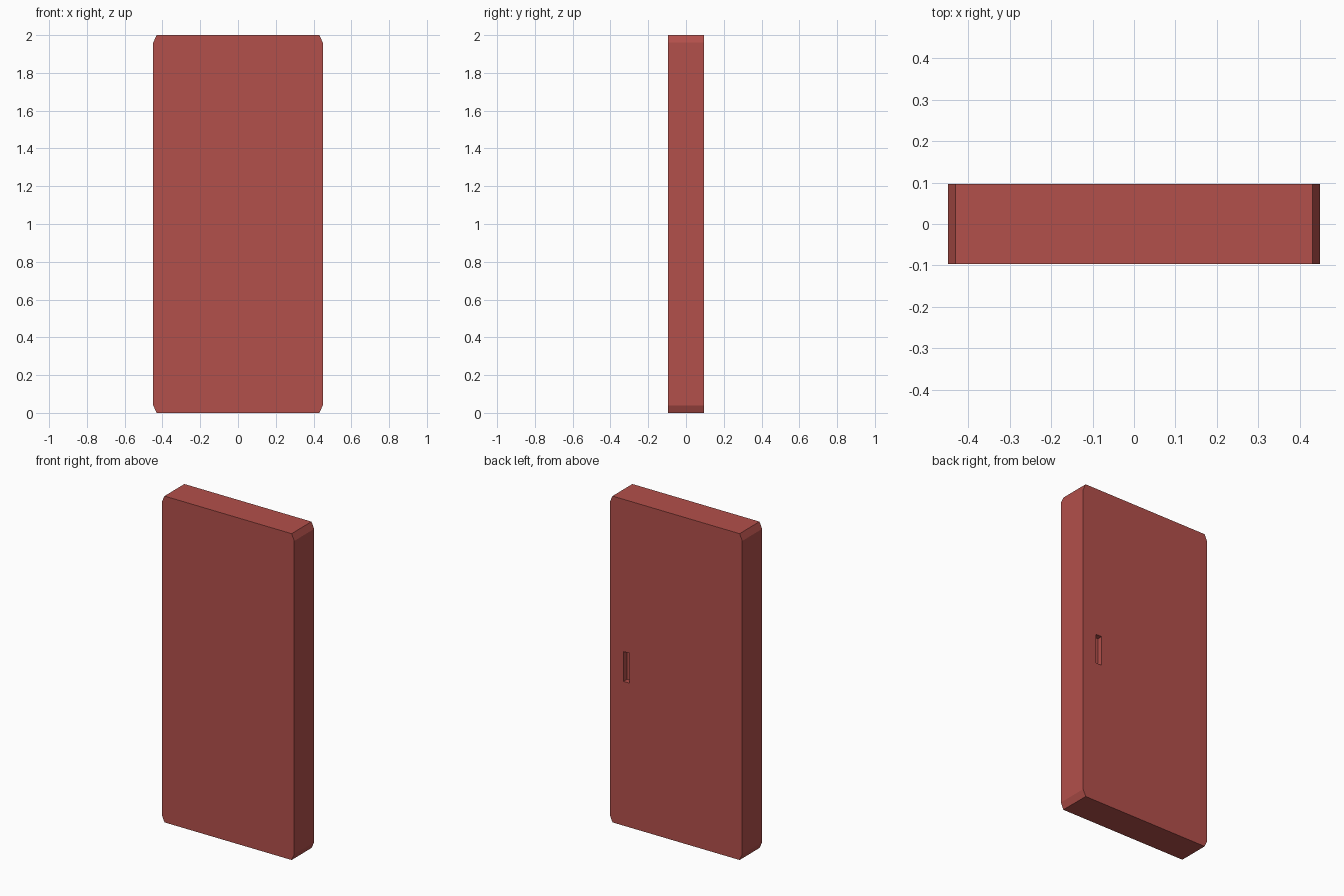
import bpy, bmesh

if "Cube" in bpy.data.objects:
    bpy.data.objects.remove(bpy.data.objects["Cube"])

W, T, H = 0.449, 0.0965, 2.0      # half width, half thickness, height
CX, CZ = 0.018, 0.04              # corner cut sizes

mat = bpy.data.materials.new("door_red")
mat.diffuse_color = (0.45, 0.08, 0.07, 1)
mat.use_nodes = True
mat.node_tree.nodes["Principled BSDF"].inputs["Base Color"].default_value = mat.diffuse_color

bm = bmesh.new()

# Door outline with clipped corners, extruded through its thickness
outline = [(-W + CX, 0), (W - CX, 0), (W, CZ), (W, H - CZ),
           (W - CX, H), (-W + CX, H), (-W, H - CZ), (-W, CZ)]
front = bm.faces.new([bm.verts.new((x, -T, z)) for x, z in outline])
ext = bmesh.ops.extrude_face_region(bm, geom=[front])
bmesh.ops.translate(bm, vec=(0, 2 * T, 0),
                    verts=[g for g in ext["geom"] if isinstance(g, bmesh.types.BMVert)])
bmesh.ops.recalc_face_normals(bm, faces=bm.faces)

# Finger-pull recess: slice the back face around the slot, then push it in
X0, X1, Z0, Z1, DEPTH = 0.315, 0.355, 0.884, 1.067, 0.033


def back_faces():
    return [f for f in bm.faces if f.normal.y > 0.9]


for co, no in (((X0, 0, 0), (1, 0, 0)), ((X1, 0, 0), (1, 0, 0)),
               ((0, 0, Z0), (0, 0, 1)), ((0, 0, Z1), (0, 0, 1))):
    faces = back_faces()
    edges = {e for f in faces for e in f.edges}
    verts = {v for f in faces for v in f.verts}
    bmesh.ops.bisect_plane(bm, geom=list(verts) + list(edges) + faces,
                           plane_co=co, plane_no=no)
    bm.normal_update()

slot = [f for f in back_faces()
        if X0 < f.calc_center_median().x < X1 and Z0 < f.calc_center_median().z < Z1]
ext = bmesh.ops.extrude_discrete_faces(bm, faces=slot)
bmesh.ops.translate(bm, vec=(0, -DEPTH, 0),
                    verts=list({v for f in ext["faces"] for v in f.verts}))
bmesh.ops.recalc_face_normals(bm, faces=bm.faces)

mesh = bpy.data.meshes.new("door_panel")
bm.to_mesh(mesh)
bm.free()
mesh.materials.append(mat)
door = bpy.data.objects.new("door_panel", mesh)
bpy.context.collection.objects.link(door)
